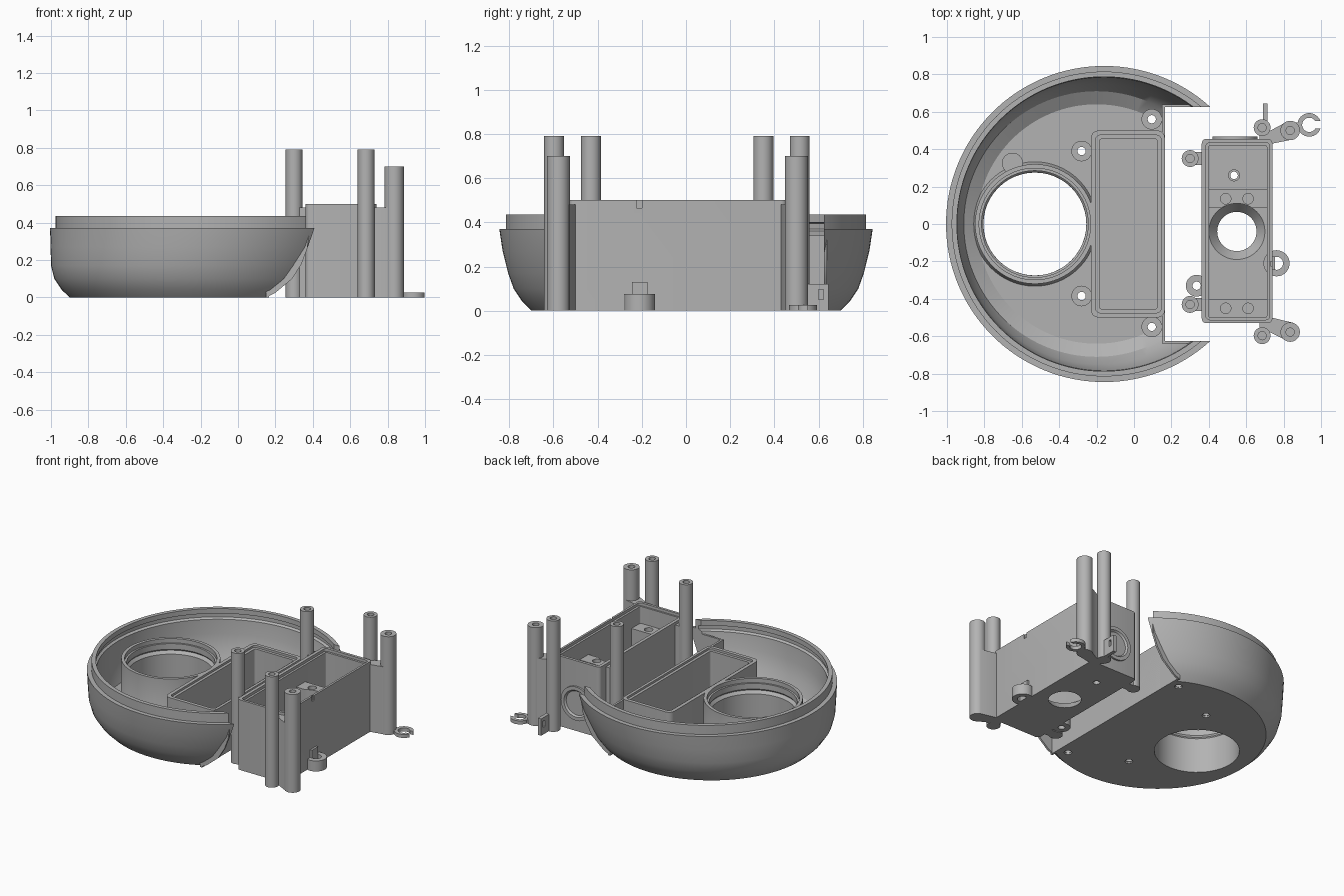
import bpy, bmesh
from math import sin, cos, pi
from mathutils import Matrix

if "Cube" in bpy.data.objects:
    bpy.data.objects.remove(bpy.data.objects["Cube"], do_unlink=True)

grey = bpy.data.materials.new("plain_grey")
grey.use_nodes = True
grey.diffuse_color = (0.45, 0.45, 0.45, 1)
grey.node_tree.nodes["Principled BSDF"].inputs["Base Color"].default_value = grey.diffuse_color


def finish(name, bm):
    bmesh.ops.recalc_face_normals(bm, faces=bm.faces)
    mesh = bpy.data.meshes.new(name)
    bm.to_mesh(mesh)
    bm.free()
    mesh.materials.append(grey)
    ob = bpy.data.objects.new(name, mesh)
    bpy.context.collection.objects.link(ob)
    return ob


def lathe(name, x, y, profile, closed=False, n=32):
    """Spin (radius, z, optional x shift) points; closed joins last to first, else caps."""
    bm = bmesh.new()
    rings = []
    for p in profile:
        s = p[2] if len(p) > 2 else 0
        rings.append([bm.verts.new((x + s + p[0] * cos(2 * pi * i / n),
                                    y + p[0] * sin(2 * pi * i / n), p[1])) for i in range(n)])
    pairs = list(zip(rings, rings[1:]))
    if closed:
        pairs.append((rings[-1], rings[0]))
    else:
        bm.faces.new(rings[0])
        bm.faces.new(rings[-1])
    for a, b in pairs:
        for i in range(n):
            j = (i + 1) % n
            bm.faces.new((a[i], a[j], b[j], b[i]))
    return finish(name, bm)


def slab(name, outline, z0, z1):
    bm = bmesh.new()
    face = bm.faces.new([bm.verts.new((x, y, z0)) for x, y in outline])
    top = bmesh.ops.extrude_face_region(bm, geom=[face])["geom"]
    bmesh.ops.translate(bm, verts=[v for v in top if isinstance(v, bmesh.types.BMVert)],
                        vec=(0, 0, z1 - z0))
    return finish(name, bm)


def rect(x0, x1, y0, y1, r=0.0):
    if not r:
        return [(x0, y0), (x1, y0), (x1, y1), (x0, y1)]
    pts = []
    for k, (cx, cy) in enumerate(((x1 - r, y1 - r), (x0 + r, y1 - r),
                                  (x0 + r, y0 + r), (x1 - r, y0 + r))):
        for i in range(6):
            a = pi / 2 * (k + i / 5)
            pts.append((cx + r * cos(a), cy + r * sin(a)))
    return pts


def cylinder(name, x, y, r, z0, z1, r2=None):
    return lathe(name, x, y, [(r, z0), (r2 or r, z1)], n=48)


def cut(ob, *cutters):
    for c in cutters:
        m = ob.modifiers.new("cut", "BOOLEAN")
        m.operation, m.solver, m.object = "DIFFERENCE", "EXACT", c
    bpy.context.view_layer.update()
    new = bpy.data.meshes.new_from_object(ob.evaluated_get(bpy.context.evaluated_depsgraph_get()))
    ob.modifiers.clear()
    ob.data = new
    for c in cutters:
        bpy.data.objects.remove(c, do_unlink=True)


def post(name, x, y, r, h, hole=0.022, depth=0.15):
    return lathe(name, x, y, [(r, 0), (r, h), (hole, h), (hole, h - depth)])


def tube(name, x, y, r, hole, z0, z1):
    return lathe(name, x, y, [(r, z0), (r, z1), (hole, z1), (hole, z0)], closed=True)


# Round bowl with a stepped rim, its lower rings leaning away from the cut side
bosses = [(-0.28, 0.39), (-0.28, -0.385), (0.095, 0.56), (0.095, -0.55)]
bowl = lathe("bowl", -0.16, 0, [
    (0.70, 0, -0.04), (0.74, 0.04, -0.042), (0.78, 0.1, -0.042), (0.805, 0.17, -0.035),
    (0.83, 0.27, -0.012), (0.845, 0.37), (0.815, 0.37), (0.815, 0.435), (0.787, 0.435),
    (0.787, 0.40), (0.80, 0.395), (0.80, 0.37), (0.785, 0.36), (0.775, 0.26, -0.01),
    (0.75, 0.16, -0.03), (0.71, 0.08, -0.04), (0.64, 0.035, -0.04)], n=128)
cut(bowl, slab("opening", rect(0.165, 1.2, -0.625, 0.625), -0.1, 1),
    cylinder("round_hole", -0.53, 0, 0.275, -0.1, 0.2),
    *[cylinder("screw_hole", x, y, 0.025, -0.1, 0.2) for x, y in bosses])
for i, (x, y) in enumerate(bosses):
    tube(f"bowl_boss_{i}", x, y, 0.055, 0.022, 0.01, 0.1)
cylinder("solid_boss", -0.65, 0.325, 0.056, 0.02, 0.1)

# Walls closing the cut side
slab("cut_wall", rect(0.15, 0.165, -0.64, 0.64), 0, 0.34)
for side in (-1, 1):
    wall = slab(f"end_wall_{side}", [(0.15, 0), (0.2, 0.025), (0.29, 0.1), (0.34, 0.18),
                                     (0.37, 0.26), (0.38, 0.34), (0.15, 0.34)], 0, 0.014)
    wall.data.transform(Matrix.Translation((0, side * 0.632 + 0.007, 0)) @ Matrix.Rotation(pi / 2, 4, "X"))

# Round collar around the through hole
lathe("collar", -0.53, 0, [
    (0.335, 0.03), (0.32, 0.06), (0.32, 0.35), (0.298, 0.35), (0.298, 0.32), (0.285, 0.32),
    (0.285, 0.28), (0.292, 0.27), (0.275, 0.25), (0.275, 0)], closed=True, n=96)

# Long rectangular well in the bowl
well = slab("well", rect(-0.23, 0.165, -0.5, 0.5, 0.04), 0.005, 0.35)
cut(well, slab("well_space", rect(-0.185, 0.125, -0.455, 0.455, 0.015), 0.035, 0.5),
    slab("well_step", rect(-0.205, 0.145, -0.475, 0.475, 0.025), 0.335, 0.5))

# Separate tall box with funnel hole
box = slab("tall_box", rect(0.362, 0.74, -0.53, 0.455, 0.025), 0, 0.5)
cut(box, slab("box_space", rect(0.4, 0.71, -0.5, 0.42, 0.01), 0.06, 0.6),
    slab("box_step", rect(0.385, 0.725, -0.512, 0.435, 0.02), 0.48, 0.6),
    cylinder("funnel", 0.55, -0.04, 0.105, 0, 0.0601, 0.15),
    cylinder("funnel_hole", 0.55, -0.04, 0.104, -0.1, 0.05),
    cylinder("small_hole", 0.535, 0.26, 0.022, -0.1, 0.2),
    slab("rim_notch", rect(0.73, 0.8, -0.225, -0.2), 0.465, 0.6))
tube("small_collar", 0.535, 0.26, 0.032, 0.02, 0.02, 0.08)

# Screw bars inside the box
for i, (y0, y1) in enumerate(((-0.502, -0.4), (0.085, 0.185))):
    bar = slab(f"screw_bar_{i}", rect(0.39, 0.72, y0, y1), 0.05, 0.36)
    cut(bar, *[cylinder("bar_hole", x, (y0 + y1) / 2, 0.028, 0.25, 0.5) for x in (0.49, 0.61)],
        cylinder("bar_relief", 0.55, -0.04, 0.15, 0, 0.5))

# Screw pillars and the webs holding them
for i, (x, y) in enumerate(((0.3, 0.35), (0.3, -0.43), (0.685, 0.515), (0.685, -0.597))):
    post(f"tall_pillar_{i}", x, y, 0.045, 0.79)
for i, (x, y) in enumerate(((0.835, 0.5), (0.835, -0.578))):
    post(f"short_pillar_{i}", x, y, 0.052, 0.7)
for i, y in enumerate((0.35, -0.43)):
    slab(f"side_web_{i}", rect(0.32, 0.37, y - 0.035, y + 0.035), 0, 0.48)
slab("back_web", [(0.67, 0.43), (0.74, 0.43), (0.85, 0.452), (0.82, 0.548), (0.73, 0.5), (0.67, 0.5)], 0, 0.48)
slab("front_web", [(0.67, -0.5), (0.67, -0.58), (0.73, -0.58), (0.82, -0.626), (0.85, -0.528), (0.735, -0.5)], 0, 0.48)

# Small clips around the box foot
tube("side_clip", 0.762, -0.21, 0.07, 0.035, 0, 0.075)
slab("clip_stop", rect(0.735, 0.755, -0.245, -0.175), 0, 0.13)
tube("inner_clip", 0.335, -0.33, 0.058, 0.022, 0, 0.08)
hook = tube("open_hook", 0.937, 0.53, 0.063, 0.038, 0, 0.025)
cut(hook, slab("hook_gap", rect(0.95, 1.1, 0.51, 0.55), -0.1, 0.1))
slab("hook_arm", [(0.83, 0.47), (0.89, 0.505), (0.89, 0.545), (0.83, 0.54)], 0, 0.025)
tab = slab("back_tab", rect(0.69, 0.715, 0.45, 0.645), 0, 0.12)
cut(tab, slab("tab_slot", rect(0.6, 0.8, 0.6, 0.622), 0.05, 0.095))

# Round port on the back of the box
port = lathe("back_port", 0, 0, [(0.12, 0), (0.12, 0.02), (0.095, 0.02), (0.085, 0.008)], n=48)
port.data.transform(Matrix.Translation((0.54, 0.448, 0.2)) @ Matrix.Rotation(-pi / 2, 4, "X"))

# Smooth round sides while keeping hard edges
bpy.ops.object.select_all(action="DESELECT")
for ob in bpy.context.collection.objects:
    if ob.type == "MESH" and grey.name in ob.data.materials:
        ob.select_set(True)
        bpy.context.view_layer.objects.active = ob
bpy.ops.object.shade_smooth_by_angle(angle=0.5)
